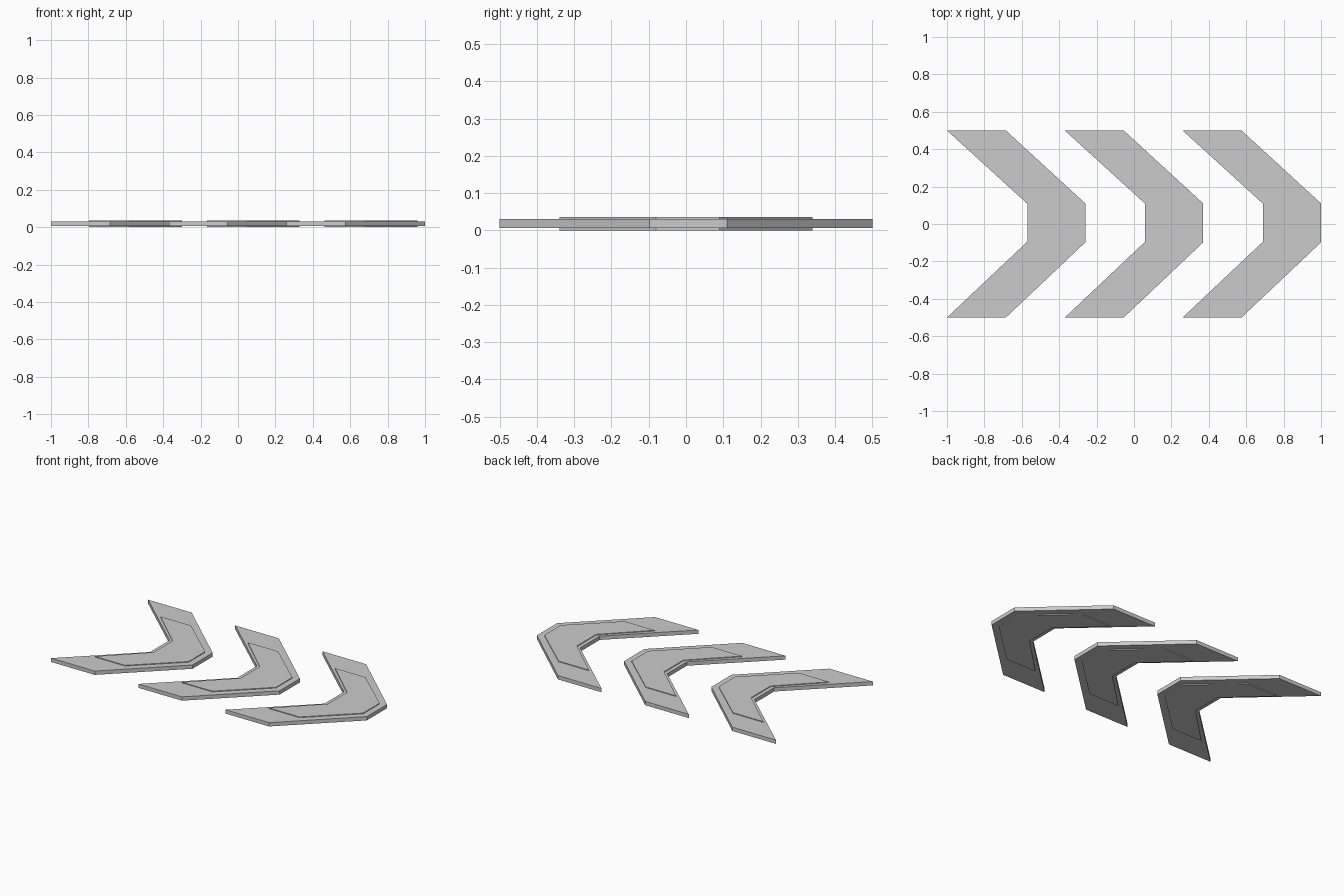
import bpy, bmesh

if "Cube" in bpy.data.objects:
    bpy.data.objects.remove(bpy.data.objects["Cube"])

# Chevron outlines for the leftmost arrow
BODY = [(-1, 0.5), (-1 + 0.43, 0.108), (-0.57, -0.094), (-1, -0.5),
        (-0.685, -0.5), (-0.26, -0.098), (-0.26, 0.11), (-0.685, 0.5)]
PANEL = [(-0.797, 0.34), (-0.545, 0.104), (-0.545, -0.094), (-0.797, -0.34),
         (-0.578, -0.34), (-0.3, -0.08), (-0.3, 0.09), (-0.578, 0.34)]
STEP = 0.63


def plate(name, outline, dx, z0, z1):
    """Extrude a flat outline between two heights."""
    bm = bmesh.new()
    face = bm.faces.new([bm.verts.new((x + dx, y, z0)) for x, y in outline])
    ext = bmesh.ops.extrude_face_region(bm, geom=[face])
    top = [v for v in ext["geom"] if isinstance(v, bmesh.types.BMVert)]
    bmesh.ops.translate(bm, verts=top, vec=(0, 0, z1 - z0))
    # Split the concave caps cleanly
    bmesh.ops.triangulate(bm, faces=[f for f in bm.faces if len(f.verts) > 4])
    bmesh.ops.recalc_face_normals(bm, faces=bm.faces)
    mesh = bpy.data.meshes.new(name)
    bm.to_mesh(mesh)
    bm.free()
    obj = bpy.data.objects.new(name, mesh)
    bpy.context.collection.objects.link(obj)
    return obj


# Three arrows, each with an inset panel standing proud on both faces
for i in range(3):
    plate(f"chevron_body_{i + 1}", BODY, i * STEP, 0.006, 0.031)
    plate(f"chevron_panel_{i + 1}", PANEL, i * STEP, 0.0, 0.036)
